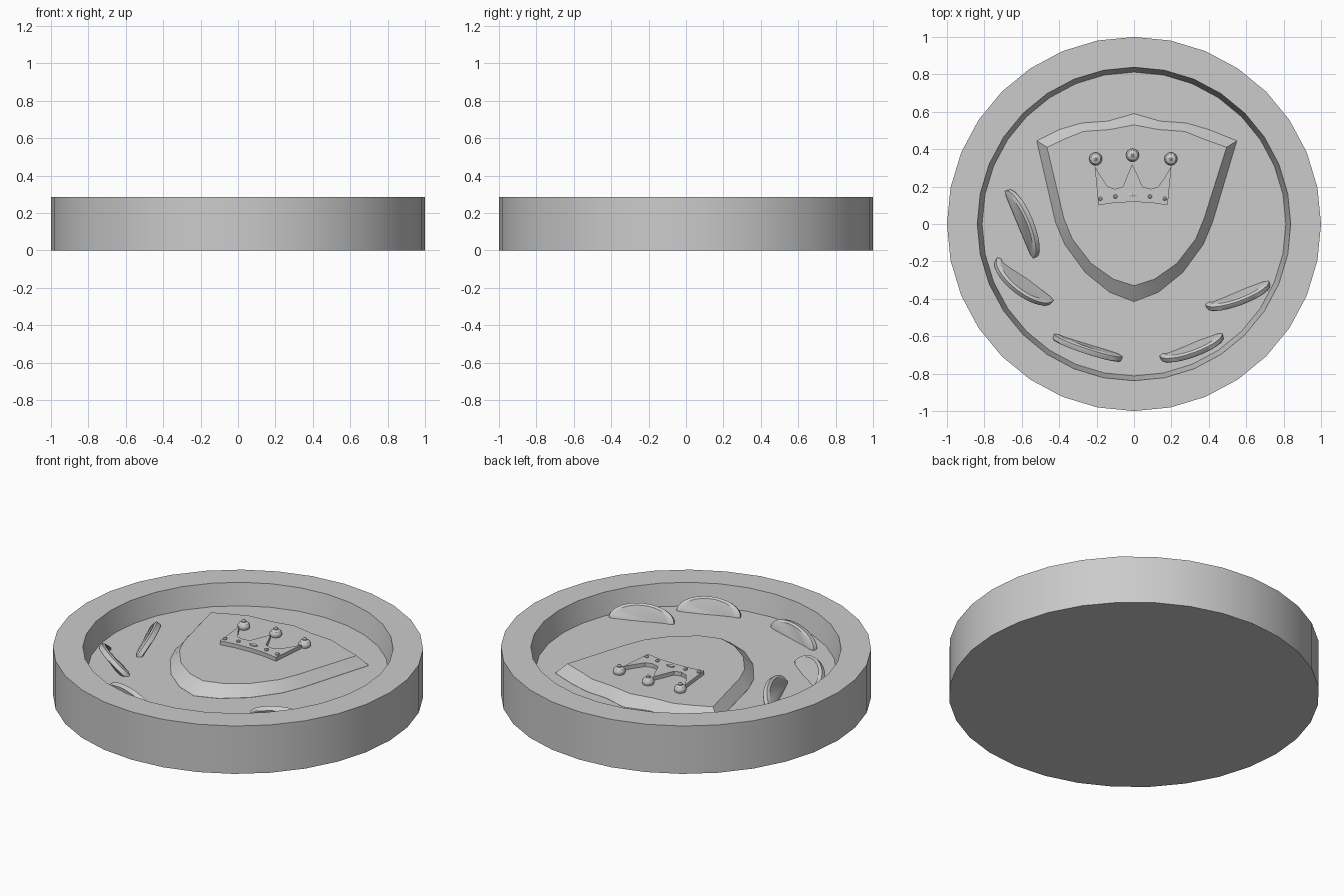
import bpy, bmesh, math
from mathutils import Vector

if "Cube" in bpy.data.objects:
    bpy.data.objects.remove(bpy.data.objects["Cube"])

grey = bpy.data.materials.new("matte grey")
grey.diffuse_color = (0.6, 0.6, 0.6, 1)
grey.use_nodes = True
grey.node_tree.nodes["Principled BSDF"].inputs["Base Color"].default_value = grey.diffuse_color
FLOOR, SHIELD, CROWN = 0.157, 0.215, 0.238


def finish(name, bm):
    bmesh.ops.recalc_face_normals(bm, faces=bm.faces)
    me = bpy.data.meshes.new(name)
    bm.to_mesh(me)
    bm.free()
    me.materials.append(grey)
    ob = bpy.data.objects.new(name, me)
    bpy.context.collection.objects.link(ob)
    bpy.ops.object.select_all(action='DESELECT')
    bpy.context.view_layer.objects.active = ob
    ob.select_set(True)
    bpy.ops.object.shade_smooth_by_angle(angle=math.radians(30))
    return ob


def loft(name, loops):
    """Skin a stack of equal-length outlines and cap both ends."""
    bm = bmesh.new()
    rings = [[bm.verts.new(p) for p in loop] for loop in loops]
    n = len(rings[0])
    for a, b in zip(rings, rings[1:]):
        for i in range(n):
            j = (i + 1) % n
            bm.faces.new((a[i], a[j], b[j], b[i]))
    bm.faces.new(rings[0][::-1])
    bm.faces.new(rings[-1])
    return finish(name, bm)


def circle(r, z, n=32, cx=0, cy=0, sy=1):
    return [(cx + r * math.cos(2 * math.pi * i / n),
             cy + r * sy * math.sin(2 * math.pi * i / n), z) for i in range(n)]


def flat(points, z):
    return [(x, y, z) for x, y in points]


# Round dish with a raised rim and sunken floor
loft("dish", [circle(1, 0), circle(1, 0.285), circle(0.838, 0.285), circle(0.812, FLOOR)])

# Shield with sloping edges
def shield_outline(half, corner_x):
    right = [(-x, y) for x, y in half[1:-1]][::-1]
    right = [(corner_x, y) if abs(x) == max(abs(p[0]) for p in half) else (x, y)
             for x, y in right]
    return half + right

outer = [(0, .59), (-.14, .55), (-.28, .54), (-.40, .505), (-.52, .445), (-.42, .01),
         (-.37, -.11), (-.26, -.26), (-.13, -.365), (0, -.415)]
inner = [(0, .53), (-.13, .505), (-.27, .495), (-.37, .455), (-.465, .41), (-.375, .03),
         (-.33, -.08), (-.23, -.21), (-.11, -.295), (0, -.33)]
loft("shield", [flat(shield_outline(outer, .55), FLOOR - .01),
                flat(shield_outline(outer, .55), FLOOR + .001),
                flat(shield_outline(inner, .495), SHIELD)])

# Crown plate
crown = [(-.19, .10), (-.1, .114), (0, .118), (.09, .114), (.18, .10), (.2, .31),
         (.165, .25), (.13, .2), (.09, .187), (.045, .2), (.015, .27), (-.01, .32),
         (-.035, .26), (-.06, .2), (-.10, .187), (-.14, .2), (-.175, .25), (-.21, .31)]
loft("crown", [flat(crown, SHIELD - .005), flat(crown, CROWN)])

# Balls above the crown points, each with a small knob
for x, y in ((-.205, .348), (-.008, .368), (.197, .348)):
    prof = [(.028, SHIELD - .005), (.035, SHIELD + .012), (.034, SHIELD + .02),
            (.026, SHIELD + .032), (.012, SHIELD + .038), (.012, SHIELD + .046),
            (.005, SHIELD + .052)]
    loft("crown_ball", [circle(r, z, 16, x, y) for r, z in prof])

# Gems along the crown band
for x, y, r, sy in ((-.18, .135, .011, 1), (-.1, .147, .011, 1), (-.007, .157, .025, .45),
                    (.085, .147, .011, 1), (.165, .135, .011, 1)):
    loft("crown_gem", [circle(r, CROWN - .004, 12, x, y, sy),
                       circle(r, CROWN + .006, 12, x, y, sy),
                       circle(r * .5, CROWN + .01, 12, x, y, sy)])


# Half-round leaves leaning out of the floor
def leaf(start, end, lean, rise):
    """lean: signed horizontal reach, positive to the right of start->end."""
    a, b = Vector((*start, FLOOR)), Vector((*end, FLOOR))
    u = (b - a).normalized()
    side = Vector((u.y, -u.x, 0)) * (1 if lean > 0 else -1)
    w = side * abs(lean) + Vector((0, 0, rise))
    n = (Vector((0, 0, abs(lean))) - side * rise).normalized()
    mid, half = (a + b) / 2, (b - a).length / 2
    loops = []
    for off, s in ((-.017, .97), (-.012, 1), (.012, 1), (.02, .86)):
        arc = [mid + u * half * s * math.cos(t) + w * s * math.sin(t) + n * off
               for t in (math.pi * i / 14 for i in range(15))]
        sunk = Vector((0, 0, -.03))
        loops.append([arc[0] + sunk] + arc + [arc[-1] + sunk])
    loft("leaf", loops)


leaf((-.68, .18), (-.53, -.18), -.055, .08)
leaf((-.735, -.185), (-.435, -.415), .075, .075)
leaf((-.43, -.60), (-.065, -.72), .02, .08)
leaf((.14, -.715), (.475, -.595), .045, .08)
leaf((.385, -.44), (.725, -.315), .045, .08)
